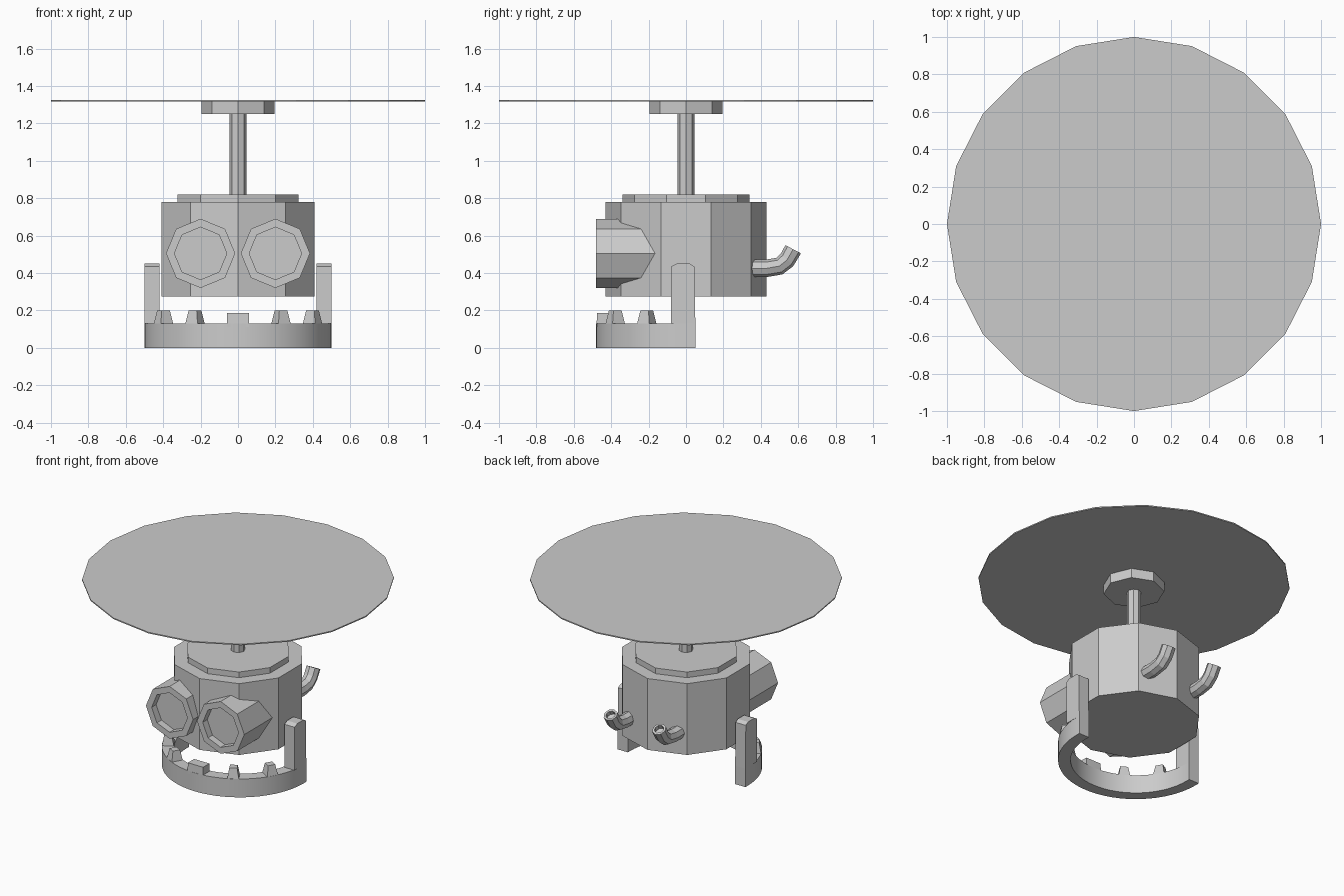
import bpy, bmesh
from math import sin, cos, pi, radians
from mathutils import Vector

cube = bpy.data.objects.get("Cube")
if cube:
    bpy.data.objects.remove(cube, do_unlink=True)

GREY = (0.6, 0.6, 0.6, 1)
grey = bpy.data.materials.new("plain grey")
grey.use_nodes = True
grey.diffuse_color = GREY
grey.node_tree.nodes["Principled BSDF"].inputs["Base Color"].default_value = GREY


def loft(name, rings, smooth=False):
    """Skin a closed solid through a series of point rings."""
    bm = bmesh.new()
    loops = [[bm.verts.new(p) for p in ring] for ring in rings]
    n = len(loops[0])
    for a, b in zip(loops, loops[1:]):
        for i in range(n):
            j = (i + 1) % n
            bm.faces.new((a[i], a[j], b[j], b[i]))
    bm.faces.new(loops[0])
    bm.faces.new(loops[-1])
    bmesh.ops.recalc_face_normals(bm, faces=bm.faces)
    mesh = bpy.data.meshes.new(name)
    bm.to_mesh(mesh)
    bm.free()
    mesh.materials.append(grey)
    obj = bpy.data.objects.new(name, mesh)
    bpy.context.collection.objects.link(obj)
    if smooth:
        bpy.ops.object.select_all(action='DESELECT')
        obj.select_set(True)
        bpy.context.view_layer.objects.active = obj
        bpy.ops.object.shade_smooth_by_angle(angle=radians(30))
    return obj


def polygon(center, r, n, u, v):
    """Regular polygon in the plane of u and v, first corner on v."""
    c, u, v = Vector(center), Vector(u), Vector(v)
    return [c + r * (u * sin(2 * pi * i / n) + v * cos(2 * pi * i / n)) for i in range(n)]


X, Y, Z = Vector((1, 0, 0)), Vector((0, 1, 0)), Vector((0, 0, 1))

# Upright stack: cabin, roof, mast, hub and rotor
for name, sides, r, z0, z1 in (
        ("cabin", 10, 0.43, 0.275, 0.78),
        ("roof_plate", 10, 0.34, 0.78, 0.82),
        ("rotor_mast", 8, 0.045, 0.82, 1.25),
        ("rotor_hub", 8, 0.195, 1.25, 1.318),
        ("rotor_disc", 20, 1.0, 1.317, 1.325)):
    loft(name, [polygon((0, 0, z), r, sides, X, Y) for z in (z0, z1)])

# Bumper: half hoop with straight ends
CY, OUT, INN, TOP = 0.02, 0.5, 0.42, 0.13


def radial(angle, r, z, shift=0.0):
    """Point on the bumper, angle measured from the front."""
    return Vector((r * sin(angle) + shift * cos(angle),
                   CY - r * cos(angle) + shift * sin(angle), z))


def section(angle, dy=0.0):
    pts = [(OUT, 0), (OUT, TOP), (INN, TOP), (INN, 0)]
    return [radial(angle, r, z) + dy * Y for r, z in pts]


STEPS = 32
hoop = [section(pi * (i / STEPS - 0.5)) for i in range(STEPS + 1)]
loft("bumper", [section(-pi / 2, 0.03)] + hoop + [section(pi / 2, 0.03)], True)


# Teeth on the bumper
def tooth(name, angle, base, top, height):
    rings = []
    for (w, t), z in ((base, TOP - 0.02), (base, TOP), (top, TOP + height)):
        rings.append([radial(angle, 0.46 + sr * t / 2, z, ss * w / 2)
                      for sr, ss in ((1, 1), (1, -1), (-1, -1), (-1, 1))])
    loft(name, rings)


tooth("middle_tooth", 0, (0.12, 0.076), (0.12, 0.07), 0.055)

for side, s in (("left", 1), ("right", -1)):
    for deg in (30, 60):
        tooth(f"{side}_tooth_{deg}", s * radians(deg), (0.075, 0.076), (0.05, 0.05), 0.07)

    # Posts with clipped top corners
    outline = [(-0.08, TOP), (-0.08, 0.435), (-0.05, 0.45),
               (0.02, 0.45), (0.045, 0.435), (0.05, TOP)]
    loft(f"{side}_post", [[Vector((s * x, y, z)) for y, z in outline] for x in (INN, OUT)])

    # Headlamps with a recessed lens
    loft(f"{side}_headlamp", [polygon((s * 0.2, y, 0.505), r, 8, X, Z) for y, r in (
        (-0.1, 0.185), (-0.48, 0.185), (-0.48, 0.14), (-0.43, 0.14))])

    # Bent exhaust pipes with open ends
    path = [(0.3, 0.425, 0), (0.43, 0.425, 0), (0.5, 0.437, 20),
            (0.54, 0.47, 45), (0.573, 0.527, 62)]
    rings = []
    for y, z, deg in path:
        a = radians(deg)
        rings.append(polygon((s * 0.19, y, z), 0.047, 8, X, -sin(a) * Y + cos(a) * Z))
    y, z, deg = path[-1]
    a = radians(deg)
    along, across = cos(a) * Y + sin(a) * Z, -sin(a) * Y + cos(a) * Z
    mouth = Vector((s * 0.19, y, z))
    rings += [polygon(mouth - d * along, 0.032, 8, X, across) for d in (0, 0.03)]
    loft(f"{side}_exhaust_pipe", rings)
